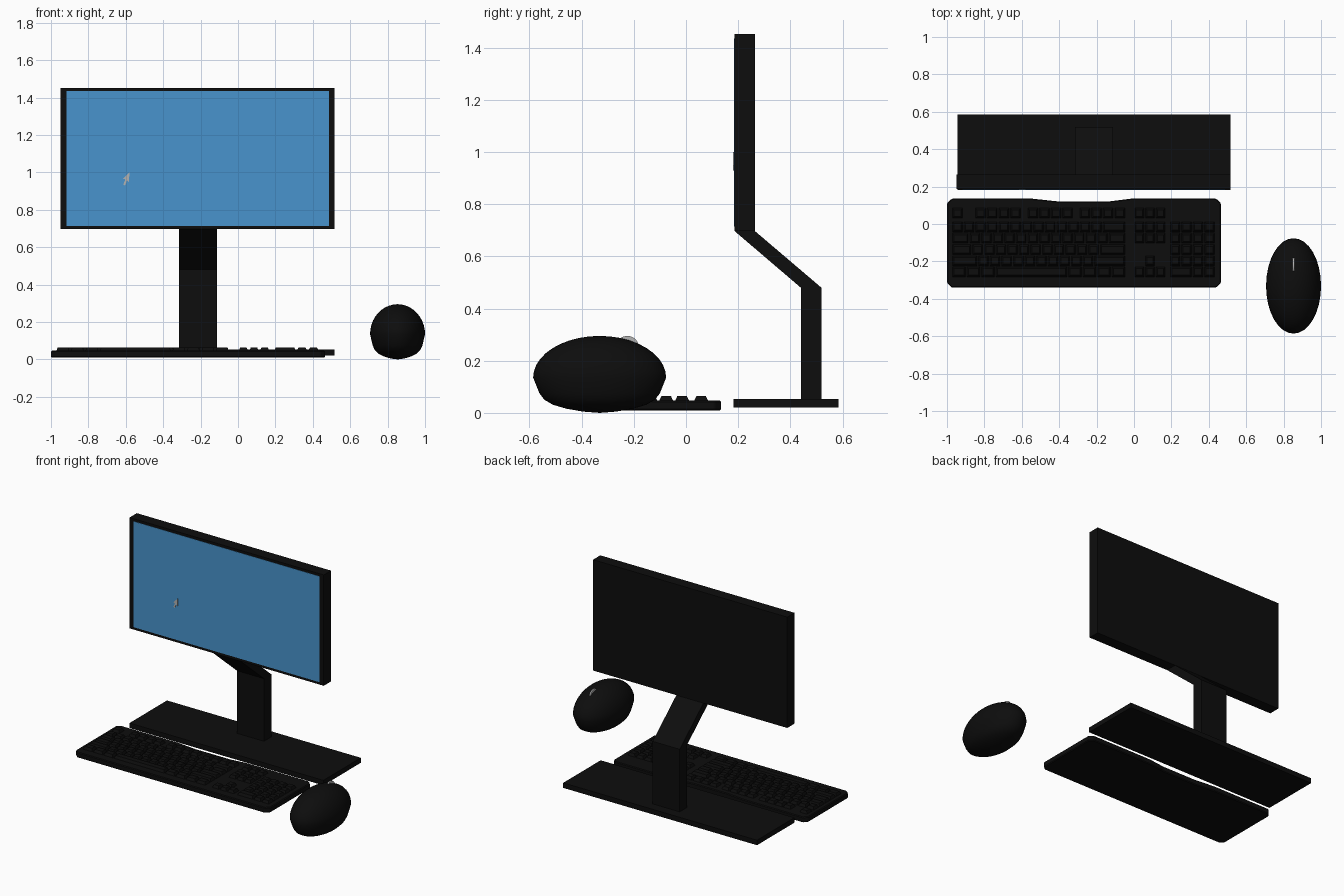
import bpy, bmesh, math
from mathutils import Matrix, Vector

if "Cube" in bpy.data.objects:
    bpy.data.objects.remove(bpy.data.objects["Cube"])


def material(name, rgb):
    m = bpy.data.materials.new(name)
    m.diffuse_color = (*rgb, 1)
    m.use_nodes = True
    m.node_tree.nodes["Principled BSDF"].inputs["Base Color"].default_value = m.diffuse_color
    return m


BLACK = material("black_plastic", (0.004, 0.004, 0.004))
BLUE = material("screen_blue", (0.065, 0.296, 0.61))
GREY = material("light_grey", (0.45, 0.45, 0.45))


def finish(name, bm, mat):
    bmesh.ops.recalc_face_normals(bm, faces=bm.faces)
    me = bpy.data.meshes.new(name)
    bm.to_mesh(me)
    bm.free()
    me.materials.append(mat)
    ob = bpy.data.objects.new(name, me)
    bpy.context.collection.objects.link(ob)
    return ob


def add_box(bm, lo, hi):
    lo, hi = Vector(lo), Vector(hi)
    m = Matrix.Translation((lo + hi) / 2) @ Matrix.Diagonal((*(hi - lo), 1))
    return bmesh.ops.create_cube(bm, size=1, matrix=m)["verts"]


def box(name, lo, hi, mat):
    bm = bmesh.new()
    add_box(bm, lo, hi)
    return finish(name, bm, mat)


def prism(name, points, offset, mat):
    bm = bmesh.new()
    face = bm.faces.new([bm.verts.new(p) for p in points])
    ext = bmesh.ops.extrude_face_region(bm, geom=[face], use_keep_orig=True)
    verts = [g for g in ext["geom"] if isinstance(g, bmesh.types.BMVert)]
    bmesh.ops.translate(bm, verts=verts, vec=offset)
    return finish(name, bm, mat)


# Monitor and its base
box("monitor_case", (-0.948, 0.186, 0.697), (0.516, 0.264, 1.452), BLACK)
box("screen", (-0.916, 0.184, 0.714), (0.486, 0.19, 1.435), BLUE)
box("stand_base", (-0.945, 0.182, 0.02), (0.516, 0.585, 0.054), BLACK)

# Bent stand neck, profile in y-z
neck = [(0.186, 0.697), (0.264, 0.697), (0.519, 0.48), (0.519, 0.05), (0.44, 0.05), (0.44, 0.48)]
prism("stand_neck", [(-0.316, y, z) for y, z in neck], (0.204, 0, 0), BLACK)

# Arrow pointer on the screen
arrow = [(-0.581, 1.0), (-0.582, 0.947), (-0.593, 0.957), (-0.604, 0.93),
         (-0.613, 0.935), (-0.602, 0.963), (-0.615, 0.965)]
prism("pointer", [(x, 0.181, z) for x, z in arrow], (0, 0.006, 0), GREY)

# Keyboard body with clipped corners and a shallow dip at the back
outline = [(-0.975, -0.34), (0.44, -0.34), (0.465, -0.315), (0.465, 0.11), (0.44, 0.135),
           (-0.02, 0.135), (-0.14, 0.12), (-0.4, 0.12), (-0.54, 0.135),
           (-0.975, 0.135), (-1.0, 0.11), (-1.0, -0.315)]
body = prism("keyboard_body", [(x, y, 0.01) for x, y in outline], (0, 0, 0.037), BLACK)
bev = body.modifiers.new("bevel", 'BEVEL')
bev.width = 0.005
bev.segments = 1

# Keys: each row lists key widths in units, negative numbers are gaps
U = 0.062
MAIN = [
    [1, -1] + [1] * 4 + [-0.5] + [1] * 4 + [-0.5] + [1] * 4,
    [1] * 13 + [2],
    [1.5] + [1] * 12 + [1.5],
    [1.75] + [1] * 11 + [2.25],
    [2.25] + [1] * 10 + [2.75],
    [1.25] * 3 + [6.25] + [1.25] * 4,
]
NAV = [[1] * 3, [1] * 3, [1] * 3, [], [-1, 1], [1] * 3]
PAD = [[], [1] * 4, [1] * 4, [1] * 4, [1] * 4, [2, 1, 1]]
ROW_Y = [0.058, -0.015, -0.076, -0.137, -0.197, -0.256]

keys = bmesh.new()
for start, unit, block in ((-0.975, U, MAIN), (0.0, 0.057, NAV), (0.19, 0.061, PAD)):
    for y, row in zip(ROW_Y, block):
        x = start
        for w in row:
            width = abs(w) * unit
            if w > 0:
                vs = add_box(keys, (x + 0.003, y - 0.028, 0.044), (x + width - 0.003, y + 0.028, 0.065))
                for v in vs:  # taper the top of the key
                    if v.co.z > 0.05:
                        v.co.x += 0.009 if v.co.x < x + width / 2 else -0.009
                        v.co.y += 0.01 if v.co.y < y else -0.01
            x += width
finish("keys", keys, BLACK)

# Mouse: lathed dome with a tucked-in bowl below, stretched along y
dome = [(math.cos(a), 0.135 + 0.16 * math.sin(a)) for a in (math.pi / 2 * i / 10 for i in range(10, -1, -1))]
bowl = [(0.905, 0.075), (0.83, 0.05), (0.7, 0.031), (0.5, 0.016), (0.25, 0.005), (0, 0)]
bm = bmesh.new()
vs = [bm.verts.new((r, 0, z)) for r, z in dome + bowl]
es = [bm.edges.new(p) for p in zip(vs, vs[1:])]
bmesh.ops.spin(bm, geom=vs + es, cent=(0, 0, 0), axis=(0, 0, 1), angle=math.tau, steps=32)
bmesh.ops.remove_doubles(bm, verts=bm.verts, dist=0.0005)
bmesh.ops.scale(bm, vec=(0.147, 0.255, 1), verts=bm.verts)
bmesh.ops.translate(bm, vec=(0.853, -0.331, 0), verts=bm.verts)
mouse = finish("mouse_body", bm, BLACK)

# Scroll wheel
bm = bmesh.new()
m = Matrix.Translation((0.853, -0.225, 0.25)) @ Matrix.Rotation(math.pi / 2, 4, 'Y')
bmesh.ops.create_cone(bm, cap_ends=True, segments=24, radius1=0.045, radius2=0.045, depth=0.01, matrix=m)
wheel = finish("scroll_wheel", bm, GREY)

for ob in (mouse, wheel):
    bpy.ops.object.select_all(action='DESELECT')
    ob.select_set(True)
    bpy.context.view_layer.objects.active = ob
    bpy.ops.object.shade_smooth_by_angle(angle=math.radians(40))
